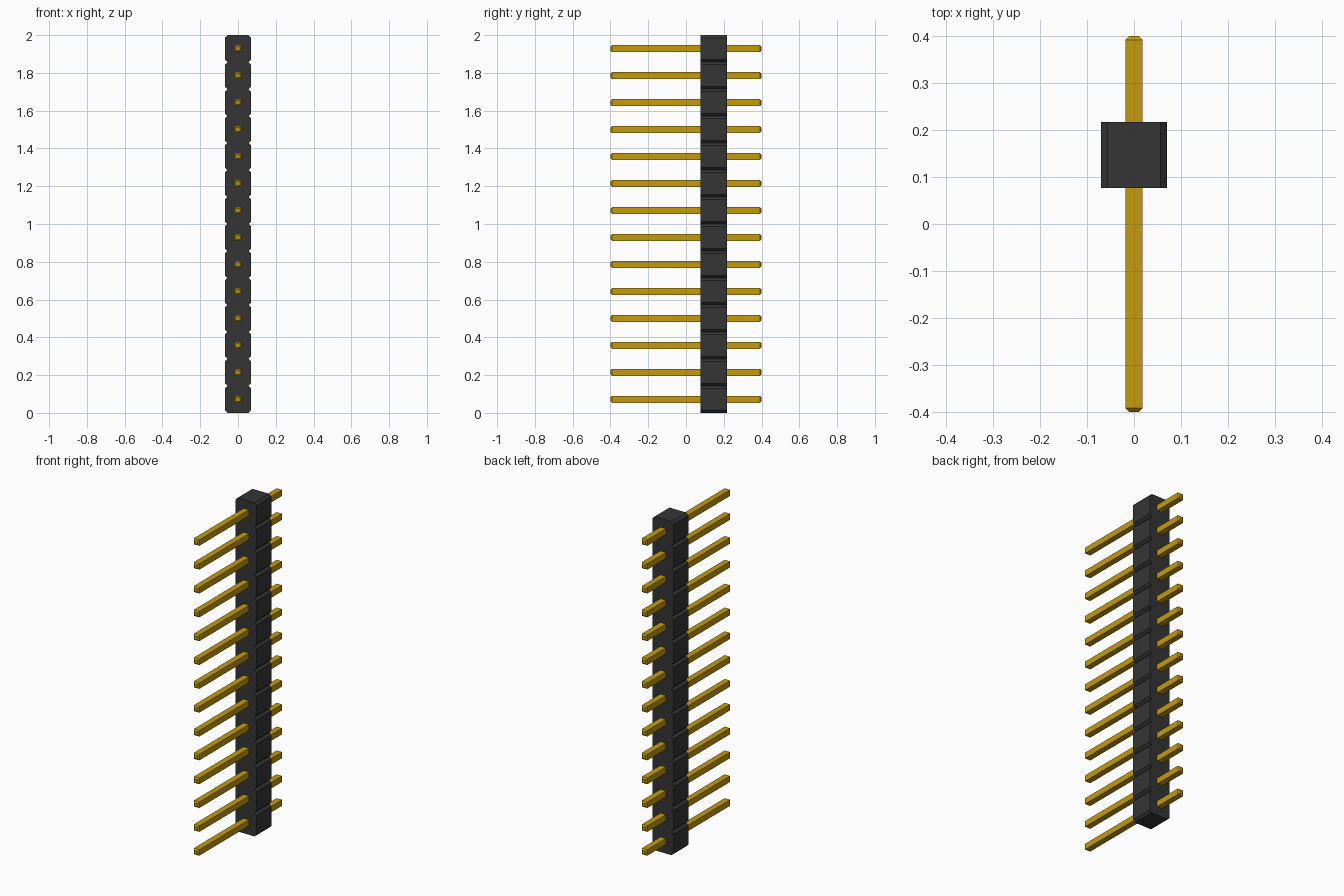
import bpy, bmesh

cube = bpy.data.objects.get("Cube")
if cube:
    bpy.data.objects.remove(cube, do_unlink=True)

COUNT = 14
PITCH = 2.0 / COUNT
HALF = 0.07            # housing half width
CHAMFER = 0.014        # housing corner cut
Y0, Y1 = 0.077, 0.217  # housing depth range
PIN = 0.018            # pin half width
TIP = 0.010            # pin tip half width


def material(name, rgb):
    mat = bpy.data.materials.new(name)
    mat.use_nodes = True
    mat.diffuse_color = (*rgb, 1)
    mat.node_tree.nodes["Principled BSDF"].inputs["Base Color"].default_value = (*rgb, 1)
    return mat


def loft(name, rings, mat):
    """Skin a stack of four-cornered rings and cap both ends."""
    bm = bmesh.new()
    loops = [[bm.verts.new(p) for p in ring] for ring in rings]
    for a, b in zip(loops, loops[1:]):
        for i in range(4):
            j = (i + 1) % 4
            bm.faces.new((a[i], a[j], b[j], b[i]))
    bm.faces.new(loops[0][::-1])
    bm.faces.new(loops[-1])
    bmesh.ops.recalc_face_normals(bm, faces=bm.faces)
    mesh = bpy.data.meshes.new(name)
    bm.to_mesh(mesh)
    bm.free()
    mesh.materials.append(mat)
    obj = bpy.data.objects.new(name, mesh)
    bpy.context.collection.objects.link(obj)
    return obj


black = material("black plastic", (0.036, 0.036, 0.036))
gold = material("gold metal", (0.56, 0.33, 0.004))

# Housing: one column with V notches between the cells
levels = [(0, HALF - CHAMFER)]
for k in range(COUNT):
    z = k * PITCH
    levels += [(z + CHAMFER, HALF), (z + PITCH - CHAMFER, HALF), (z + PITCH, HALF - CHAMFER)]
loft("housing", [[(-w, Y0, z), (w, Y0, z), (w, Y1, z), (-w, Y1, z)] for z, w in levels], black)

# Pins: square bars with tapered tips, running through the housing
stations = [(-0.4, TIP), (-0.392, PIN), (0.392, PIN), (0.4, TIP)]
rings = [[(-w, y, -w), (w, y, -w), (w, y, w), (-w, y, w)] for y, w in stations]
first = loft("pin_01", rings, gold)
first.location.z = PITCH / 2
for k in range(1, COUNT):
    pin = bpy.data.objects.new(f"pin_{k + 1:02d}", first.data)
    pin.location.z = (k + 0.5) * PITCH
    bpy.context.collection.objects.link(pin)
